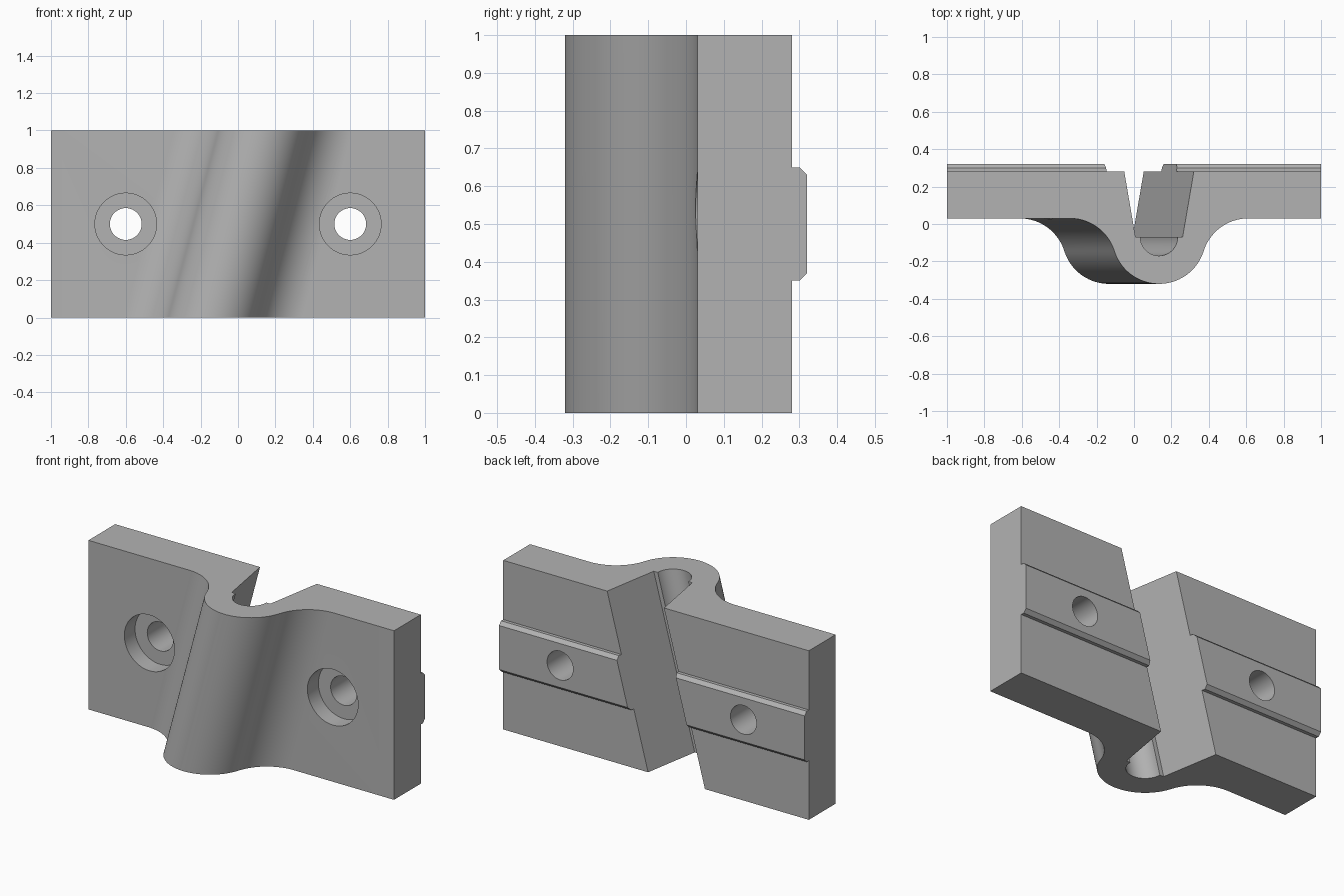
import bpy, bmesh, math

if "Cube" in bpy.data.objects:
    bpy.data.objects.remove(bpy.data.objects["Cube"])

SHEAR = math.tan(math.radians(15))      # sideways lean of the groove per unit of height
R, CY = 0.25, -0.07                     # bulge radius and centre depth
FRONT, BACK = 0.03, 0.28                # plate faces
DX = math.sqrt((2 * R) ** 2 - (FRONT - R - CY) ** 2)   # bulge to fillet centre

grey = bpy.data.materials.new("light grey")
grey.diffuse_color = (0.45, 0.45, 0.45, 1)
grey.use_nodes = True
grey.node_tree.nodes["Principled BSDF"].inputs["Base Color"].default_value = grey.diffuse_color


def half_width(y):
    """Half width of the tapered slot at depth y."""
    return 0.126 + (y - CY) * 0.06 / 0.35


def arc(cx, cy, r, a0, a1, n):
    return [(cx + r * math.cos(math.radians(a0 + (a1 - a0) * i / n)),
             cy + r * math.sin(math.radians(a0 + (a1 - a0) * i / n))) for i in range(n + 1)]


def loft(name, ring_a, ring_b):
    """Solid between two matching rings of points."""
    bm = bmesh.new()
    a = [bm.verts.new(p) for p in ring_a]
    b = [bm.verts.new(p) for p in ring_b]
    n = len(a)
    bm.faces.new(a)
    bm.faces.new(b[::-1])
    for i in range(n):
        bm.faces.new((a[i], b[i], b[(i + 1) % n], a[(i + 1) % n]))
    bmesh.ops.recalc_face_normals(bm, faces=bm.faces)
    mesh = bpy.data.meshes.new(name)
    bm.to_mesh(mesh)
    bm.free()
    mesh.materials.append(grey)
    ob = bpy.data.objects.new(name, mesh)
    bpy.context.collection.objects.link(ob)
    return ob


def combine(target, other, operation):
    mod = target.modifiers.new(operation, 'BOOLEAN')
    mod.operation, mod.solver, mod.object = operation, 'EXACT', other
    bpy.context.view_layer.objects.active = target
    bpy.ops.object.modifier_apply(modifier=mod.name)
    bpy.data.objects.remove(other)


def cylinder(name, x, r, y0, y1):
    circle = arc(x, 0.5, r, 0, 360, 64)[:-1]
    return loft(name, [(px, y0, pz) for px, pz in circle], [(px, y1, pz) for px, pz in circle])


# Right half of the cross-section, from the bulge tip round to the groove floor
tilt = math.degrees(math.atan2(FRONT - R - CY, DX))
half = arc(0, CY, R, -90, tilt, 20)
half += arc(DX, FRONT - R, R, 180 + tilt, 90, 20)[1:]
half += [(1, FRONT), (1, BACK), (half_width(BACK), BACK), (half_width(CY), CY)]
half += arc(0, CY, 0.1, 0, -90, 16)
profile = half + [(-x, y) for x, y in half[-2:0:-1]]


def section(z):
    s = SHEAR * (z - 0.5)
    return [(x if abs(x) == 1 else x + s, y, z) for x, y in profile]


body = loft("bracket_body", section(0), section(1))

# Chamfered locating rails on the back, cut off along the slot walls
rail_section = [(0.28, 0.35), (0.30, 0.35), (0.32, 0.37), (0.32, 0.63), (0.30, 0.65), (0.28, 0.65)]
for side in (-1, 1):
    rail = loft("rail",
                [(side * half_width(y) + SHEAR * (z - 0.5), y, z) for y, z in rail_section],
                [(side, y, z) for y, z in rail_section])
    combine(body, rail, 'UNION')

# Counterbored screw holes
for x in (-0.6, 0.6):
    combine(body, cylinder("counterbore", x, 0.165, -0.4, 0.13), 'DIFFERENCE')
    combine(body, cylinder("screw_hole", x, 0.085, -0.4, 0.5), 'DIFFERENCE')

bpy.ops.object.select_all(action='DESELECT')
body.select_set(True)
bpy.context.view_layer.objects.active = body
bpy.ops.object.shade_smooth_by_angle(angle=math.radians(30))
